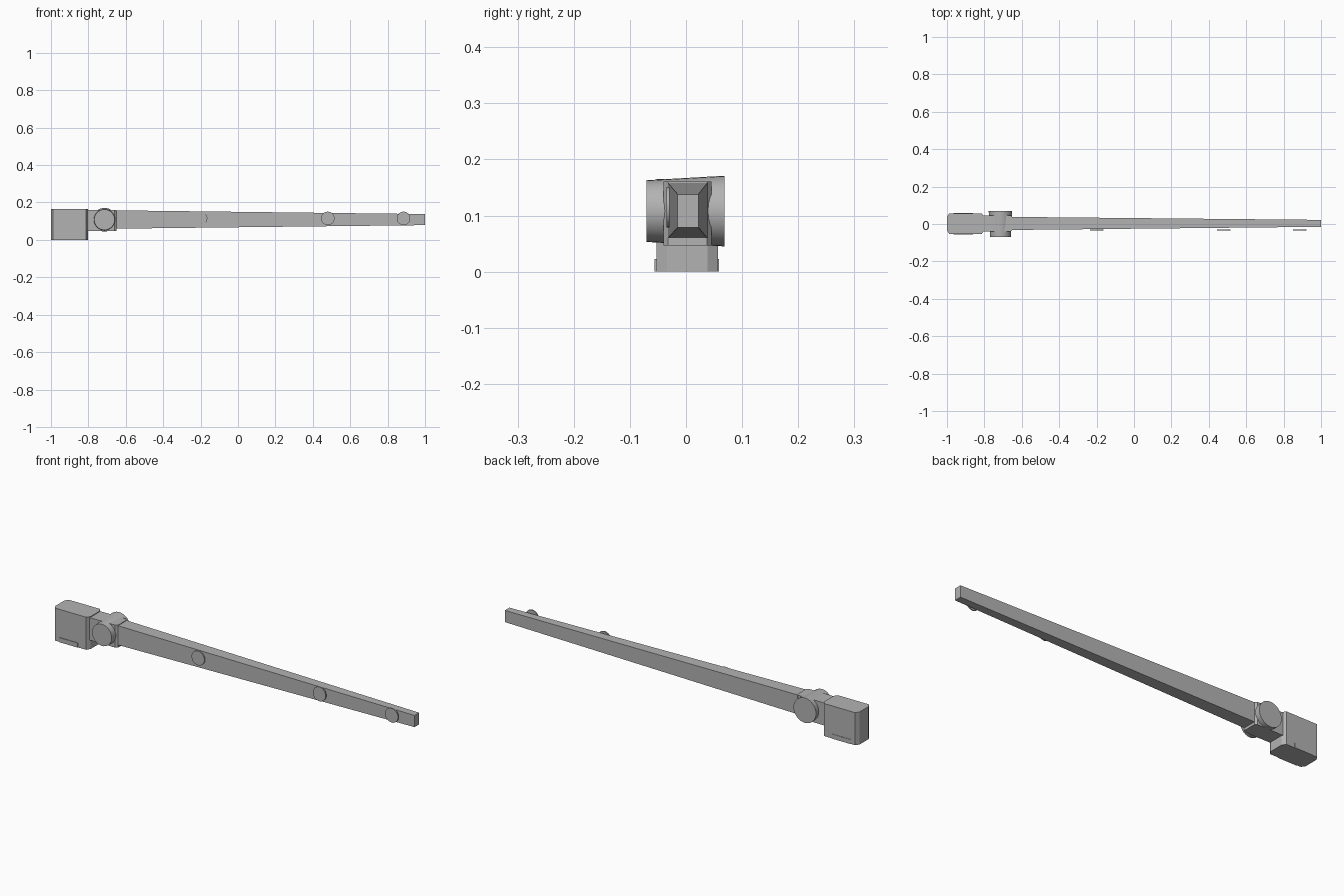
import bpy
import bmesh
import math
from mathutils import Matrix, Vector

if "Cube" in bpy.data.objects:
    bpy.data.objects.remove(bpy.data.objects["Cube"], do_unlink=True)

grey = bpy.data.materials.new("plain grey")
grey.use_nodes = True
grey.diffuse_color = (0.45, 0.45, 0.45, 1)
grey.node_tree.nodes["Principled BSDF"].inputs["Base Color"].default_value = grey.diffuse_color


def add_object(name, bm):
    bmesh.ops.recalc_face_normals(bm, faces=bm.faces)
    mesh = bpy.data.meshes.new(name)
    bm.to_mesh(mesh)
    bm.free()
    mesh.materials.append(grey)
    obj = bpy.data.objects.new(name, mesh)
    bpy.context.collection.objects.link(obj)
    return obj


def chamfered_block(name, x, y, z, cut_x, cut_y):
    """Upright prism whose four vertical corners are cut off."""
    (x0, x1), (y0, y1), (z0, z1) = x, y, z
    outline = [(x0 + cut_x, y0), (x1 - cut_x, y0), (x1, y0 + cut_y), (x1, y1 - cut_y),
               (x1 - cut_x, y1), (x0 + cut_x, y1), (x0, y1 - cut_y), (x0, y0 + cut_y)]
    bm = bmesh.new()
    base = bm.faces.new([bm.verts.new((px, py, z0)) for px, py in outline])
    top = bmesh.ops.extrude_face_region(bm, geom=[base], use_keep_orig=True)
    verts = [v for v in top["geom"] if isinstance(v, bmesh.types.BMVert)]
    bmesh.ops.translate(bm, verts=verts, vec=(0, 0, z1 - z0))
    return add_object(name, bm)


def round_part(name, x, z, y0, y1, front_radius, back_radius, sides=32):
    """Disc or cone lying along the y axis."""
    bm = bmesh.new()
    place = Matrix.Translation((x, (y0 + y1) / 2, z)) @ Matrix.Rotation(-math.pi / 2, 4, "X")
    bmesh.ops.create_cone(bm, cap_ends=True, segments=sides, radius1=front_radius,
                          radius2=back_radius, depth=y1 - y0, matrix=place)
    obj = add_object(name, bm)
    bpy.ops.object.select_all(action="DESELECT")
    obj.select_set(True)
    bpy.context.view_layer.objects.active = obj
    bpy.ops.object.shade_smooth_by_angle(angle=math.radians(35))
    return obj


def box(name, x, y, z):
    bm = bmesh.new()
    bmesh.ops.create_cube(bm, size=1)
    for v in bm.verts:
        v.co = Vector([(lo + hi) / 2 + c * (hi - lo) for c, (lo, hi) in zip(v.co, (x, y, z))])
    return add_object(name, bm)


# Counterweight with a low plate on the front and back
chamfered_block("counterweight", (-1, -0.802), (-0.053, 0.057), (0, 0.165), 0.012, 0.019)
box("front_foot_plate", (-0.965, -0.86), (-0.056, -0.05), (0, 0.023))
box("back_foot_plate", (-0.965, -0.86), (0.054, 0.059), (0, 0.023))

# Bracket joining the counterweight and the arm, with its pivot drum
chamfered_block("bracket", (-0.815, -0.65), (-0.04, 0.045), (0.047, 0.161), 0.01, 0.008)
round_part("pivot_drum", -0.714, 0.108, -0.07, 0.069, 0.055, 0.063)

# Long arm, tapering in width and height towards the tip
arm = box("arm", (-0.66, 1), (-0.032, 0.038), (0.06, 0.158))
for v in arm.data.vertices:
    if v.co.x > 0:
        v.co.y = -0.015 if v.co.y < 0 else 0.022
        v.co.z = 0.079 if v.co.z < 0.1 else 0.138

# Thin reflectors along the front of the arm
for label, x in (("inner", -0.2), ("middle", 0.48), ("outer", 0.885)):
    round_part(label + "_reflector", x, 0.115, -0.035, -0.029, 0.036, 0.036)
